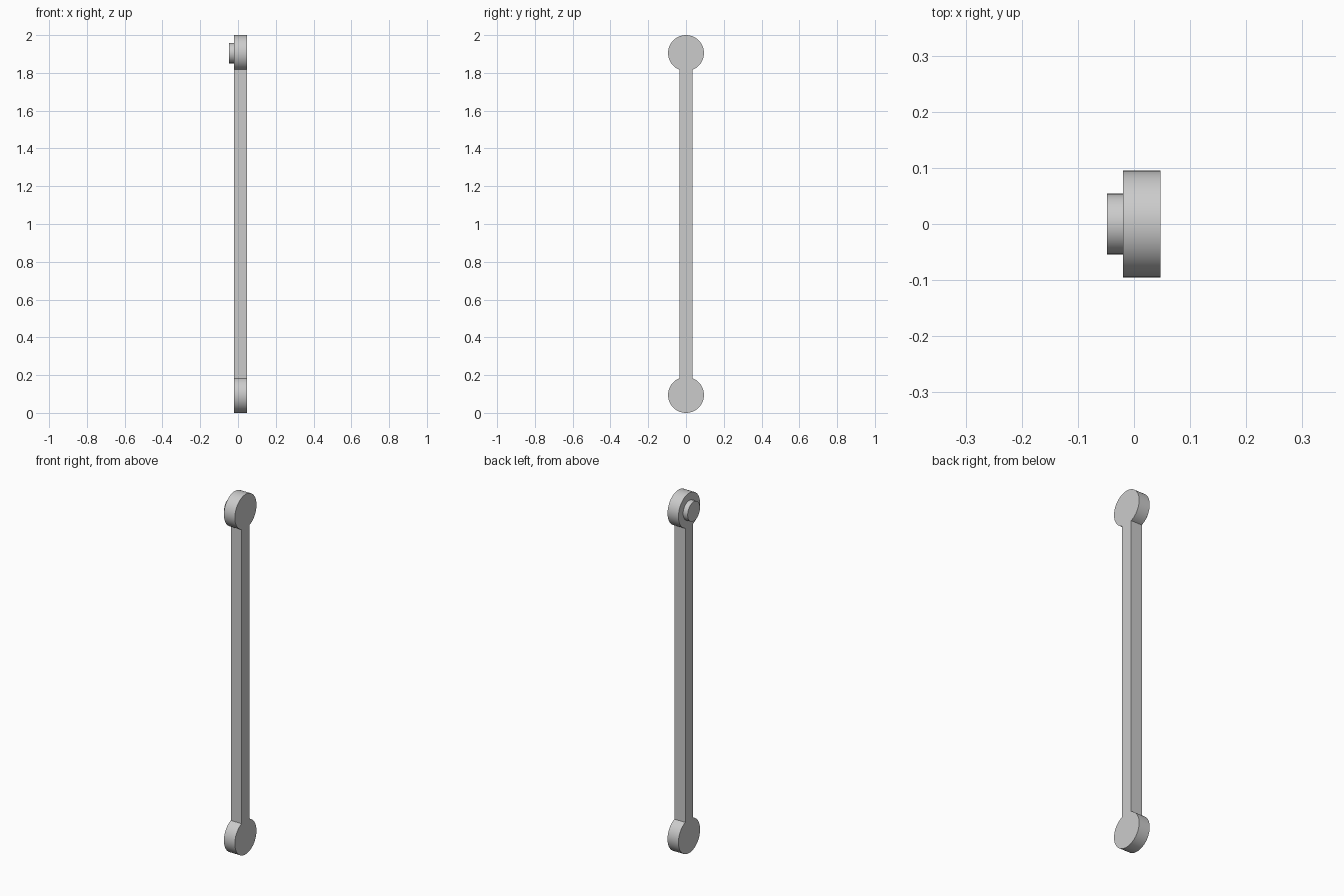
import bpy, bmesh, math

cube = bpy.data.objects.get("Cube")
if cube:
    bpy.data.objects.remove(cube, do_unlink=True)

grey = bpy.data.materials.new("light grey")
grey.use_nodes = True
colour = (0.6, 0.6, 0.6, 1)
grey.diffuse_color = colour
grey.node_tree.nodes["Principled BSDF"].inputs["Base Color"].default_value = colour

END_RADIUS = 0.095
BAR_HALF = 0.035
LOW, HIGH = END_RADIUS, 2 - END_RADIUS


def arc(centre, radius, start, sweep, steps):
    """Points (y, z) along an arc, both ends included."""
    angles = [start + sweep * i / steps for i in range(steps + 1)]
    return [(radius * math.cos(a), centre + radius * math.sin(a)) for a in angles]


def extrude_profile(name, outline, x0, x1):
    """Extrude a closed (y, z) outline along x."""
    bm = bmesh.new()
    face = bm.faces.new([bm.verts.new((x0, y, z)) for y, z in outline])
    result = bmesh.ops.extrude_face_region(bm, geom=[face], use_keep_orig=True)
    moved = [v for v in result["geom"] if isinstance(v, bmesh.types.BMVert)]
    bmesh.ops.translate(bm, verts=moved, vec=(x1 - x0, 0, 0))
    bmesh.ops.recalc_face_normals(bm, faces=bm.faces)
    mesh = bpy.data.meshes.new(name)
    bm.to_mesh(mesh)
    bm.free()
    mesh.materials.append(grey)
    obj = bpy.data.objects.new(name, mesh)
    bpy.context.collection.objects.link(obj)
    bpy.ops.object.select_all(action="DESELECT")
    obj.select_set(True)
    bpy.context.view_layer.objects.active = obj
    bpy.ops.object.shade_smooth_by_angle(angle=math.radians(30))
    return obj


# Connecting arm: straight bar with a round end at top and bottom
neck = math.asin(BAR_HALF / END_RADIUS)
sweep = 2 * (math.pi - neck)
outline = (arc(HIGH, END_RADIUS, -math.pi / 2 + neck, sweep, 64)
           + arc(LOW, END_RADIUS, math.pi / 2 + neck, sweep, 64))
extrude_profile("connecting_arm", outline, -0.02, 0.047)

# Pivot peg on the upper end
extrude_profile("pivot_peg", arc(HIGH, 0.054, 0, math.tau, 48)[:-1], -0.048, -0.02)
